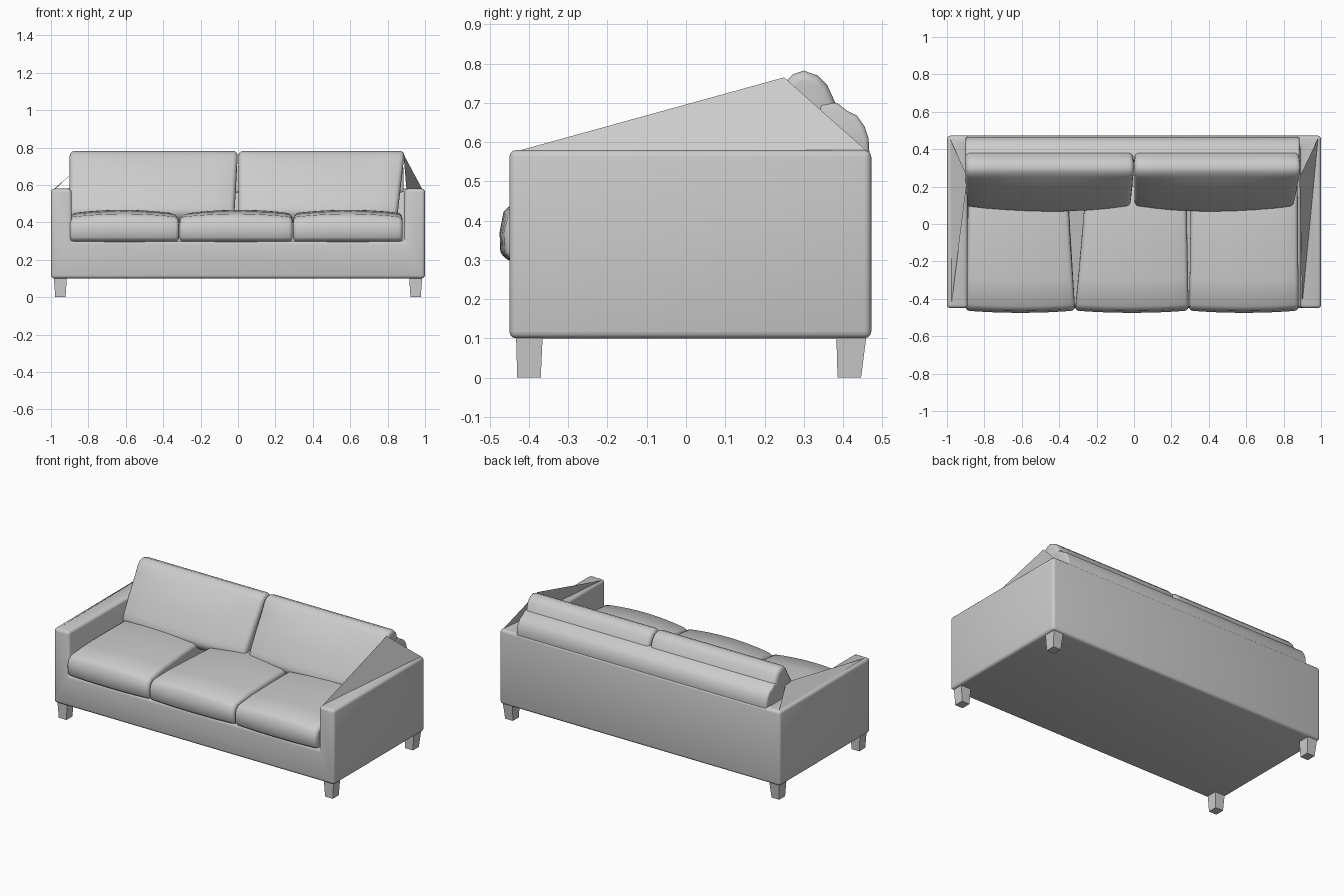
import bpy, bmesh, math
from mathutils import Vector

old = bpy.data.objects.get("Cube")
if old:
    bpy.data.objects.remove(old, do_unlink=True)

fabric = bpy.data.materials.new("grey fabric")
fabric.use_nodes = True
GREY = (0.6, 0.6, 0.6, 1)
fabric.diffuse_color = GREY
fabric.node_tree.nodes["Principled BSDF"].inputs["Base Color"].default_value = GREY


def make(name, verts, faces, bevel=0, segments=3):
    mesh = bpy.data.meshes.new(name)
    mesh.from_pydata(verts, [], faces)
    bm = bmesh.new()
    bm.from_mesh(mesh)
    bmesh.ops.recalc_face_normals(bm, faces=bm.faces)
    bm.to_mesh(mesh)
    bm.free()
    mesh.materials.append(fabric)
    obj = bpy.data.objects.new(name, mesh)
    bpy.context.collection.objects.link(obj)
    if bevel:
        soften(obj, bevel, segments)
    return obj


def soften(obj, width, segments=3):
    mod = obj.modifiers.new("rounded edges", "BEVEL")
    mod.width, mod.segments, mod.limit_method = width, segments, "ANGLE"
    mod.angle_limit = math.radians(50)
    select(obj)
    bpy.ops.object.modifier_apply(modifier=mod.name)
    bpy.ops.object.shade_smooth_by_angle(angle=math.radians(40))


def select(obj):
    bpy.ops.object.select_all(action="DESELECT")
    obj.select_set(True)
    bpy.context.view_layer.objects.active = obj


def loft(name, rings, bevel=0):
    n = len(rings[0])
    verts = [v for ring in rings for v in ring]
    faces = [[k * n + i, k * n + (i + 1) % n, (k + 1) * n + (i + 1) % n, (k + 1) * n + i]
             for k in range(len(rings) - 1) for i in range(n)]
    faces += [list(range(n)), list(range(len(verts) - n, len(verts)))]
    return make(name, verts, faces, bevel)


def box(name, lo, hi, bevel=0):
    ring = lambda z: [(lo[0], lo[1], z), (hi[0], lo[1], z), (hi[0], hi[1], z), (lo[0], hi[1], z)]
    return loft(name, [ring(lo[2]), ring(hi[2])], bevel)


# Shell: one block with the seating space cut out
shell = box("arms_and_base", (-1, -0.45, 0.1), (1, 0.472, 0.58))
cutter = box("seat_space", (-0.89, -0.6, 0.3), (0.89, 0.41, 0.8))
cut = shell.modifiers.new("seat space", "BOOLEAN")
cut.object, cut.operation, cut.solver = cutter, "DIFFERENCE", "EXACT"
select(shell)
bpy.ops.object.modifier_apply(modifier=cut.name)
bpy.data.objects.remove(cutter, do_unlink=True)
soften(shell, 0.018)

# Seat cushions: crowned, narrowing toward the back where they part
def seat_cushion(name, front, back):
    profile = [(-0.455, 0.295), (-0.473, 0.32), (-0.475, 0.37), (-0.465, 0.405), (-0.44, 0.428),
               (-0.3, 0.442), (-0.1, 0.448), (0.2, 0.45), (0.2, 0.295)]
    rings = []
    for k in range(9):
        t = k / 8
        crown = 1 - (2 * t - 1) ** 2
        ring = []
        for y, z in profile:
            s = (y + 0.475) / 0.6
            x0 = front[0] + (back[0] - front[0]) * min(s, 1)
            x1 = front[1] + (back[1] - front[1]) * min(s, 1)
            lift = 0.018 * crown if z > 0.4 else 0
            ring.append((x0 + (x1 - x0) * t, y + 0.012 * (1 - crown), z + lift))
        rings.append(ring)
    loft(name, rings, 0.02)


seat_cushion("seat_cushion_right", (-0.9, -0.315), (-0.885, -0.355))
seat_cushion("seat_cushion_middle", (-0.315, 0.292), (-0.255, 0.28))
seat_cushion("seat_cushion_left", (0.295, 0.88), (0.305, 0.875))

# Back cushions: leaning wedges, bulging forward in the middle
def back_cushion(name, x0, x1, taper0, taper1):
    profile = [(0.13, 0.40), (0.09, 0.45), (0.11, 0.5), (0.165, 0.6), (0.225, 0.7), (0.25, 0.75),
               (0.272, 0.773), (0.3, 0.782), (0.335, 0.77), (0.36, 0.745), (0.385, 0.69),
               (0.42, 0.58), (0.41, 0.40)]
    rings = []
    for k in range(9):
        t = k / 8
        crown = 1 - (2 * t - 1) ** 2
        ring = []
        for y, z in profile:
            low = max(0, (0.78 - z) / 0.35)
            a, b = x0 + taper0 * low, x1 - taper1 * low
            bulge = 0.03 * crown if y < 0.24 and z < 0.72 else 0
            ring.append((a + (b - a) * t, y - bulge, z))
        rings.append(ring)
    loft(name, rings, 0.025)


back_cushion("back_cushion_right", -0.9, 0.0, 0, 0.02)
back_cushion("back_cushion_left", 0.002, 0.892, 0.0, 0.04)

# Padded roll behind the cushions
roll = [(0.33, 0.56), (0.34, 0.70), (0.385, 0.70), (0.41, 0.68), (0.435, 0.668),
        (0.455, 0.64), (0.465, 0.61), (0.468, 0.56)]
loft("back_roll", [[(x, y, z) for y, z in roll] for x in (-0.9, 0.885)], 0.012)

# Sloping side panels from the arms up to the back cushions
def side_panel(name, front, top, back):
    make(name, [front, top, back], [(0, 1, 2)])


side_panel("side_panel_left", (0.9, -0.42, 0.58), (0.885, 0.25, 0.765), (0.985, 0.46, 0.578))
side_panel("side_panel_right", (-0.975, -0.42, 0.58), (-0.89, 0.25, 0.66), (-0.985, 0.46, 0.578))

# Tapered legs
for side, sx in (("right", -1), ("left", 1)):
    for end, y0, y1, b0, b1 in (("front", -0.433, -0.365, -0.43, -0.37),
                                ("back", 0.383, 0.46, 0.386, 0.446)):
        top = [(sx * 0.985, y0), (sx * 0.915, y0), (sx * 0.915, y1), (sx * 0.985, y1)]
        foot = [(sx * 0.977, b0), (sx * 0.922, b0), (sx * 0.922, b1), (sx * 0.977, b1)]
        loft(f"{end}_leg_{side}", [[(x, y, 0) for x, y in foot], [(x, y, 0.11) for x, y in top]])
